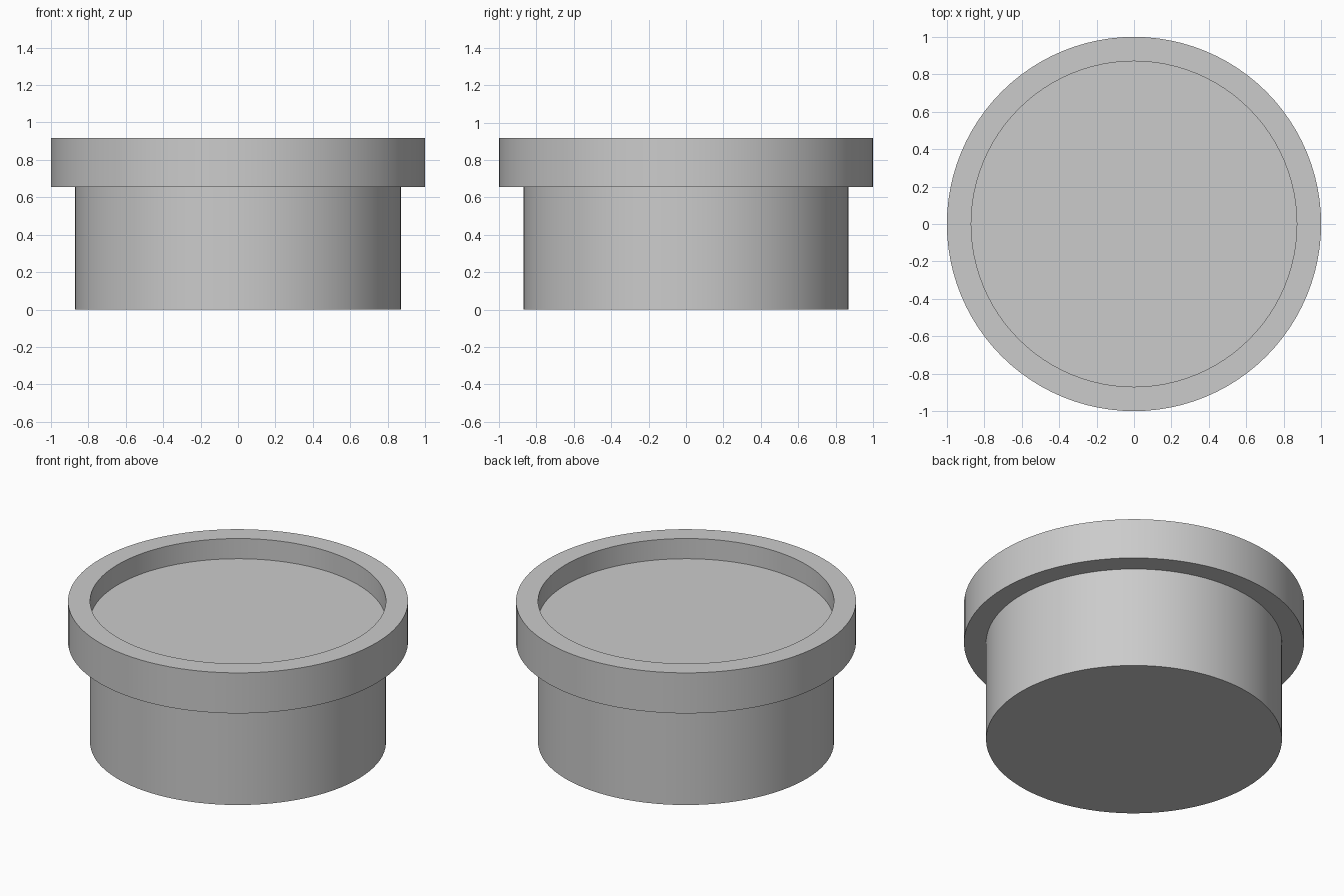
import bpy
import bmesh
import math

cube = bpy.data.objects.get("Cube")
if cube:
    bpy.data.objects.remove(cube, do_unlink=True)

SEGMENTS = 96
BODY_R, RIM_R = 0.87, 1.0
FLANGE_Z, FLOOR_Z, TOP_Z = 0.655, 0.787, 0.918


def make_material(name, color):
    mat = bpy.data.materials.new(name)
    mat.use_nodes = True
    mat.diffuse_color = color
    mat.node_tree.nodes["Principled BSDF"].inputs["Base Color"].default_value = color
    return mat


def lathe(name, profile, mat):
    """Revolve a (radius, height) profile around the z axis."""
    bm = bmesh.new()
    verts = [bm.verts.new((r, 0, z)) for r, z in profile]
    edges = [bm.edges.new(pair) for pair in zip(verts, verts[1:])]
    bmesh.ops.spin(bm, geom=verts + edges, cent=(0, 0, 0), axis=(0, 0, 1),
                   angle=math.tau, steps=SEGMENTS)
    bmesh.ops.remove_doubles(bm, verts=bm.verts, dist=0.0001)
    bmesh.ops.recalc_face_normals(bm, faces=bm.faces)
    mesh = bpy.data.meshes.new(name)
    bm.to_mesh(mesh)
    bm.free()
    obj = bpy.data.objects.new(name, mesh)
    bpy.context.collection.objects.link(obj)
    mesh.materials.append(mat)
    bpy.ops.object.select_all(action="DESELECT")
    obj.select_set(True)
    bpy.context.view_layer.objects.active = obj
    bpy.ops.object.shade_smooth_by_angle(angle=math.radians(30))
    return obj


grey = make_material("light_grey", (0.6, 0.6, 0.6, 1))

# Solid round body with an overhanging rim and a shallow recess in the top
lathe("flanged_cap", [
    (0, 0),
    (BODY_R, 0),
    (BODY_R, FLANGE_Z),
    (RIM_R, FLANGE_Z),
    (RIM_R, TOP_Z),
    (BODY_R, TOP_Z),
    (BODY_R, FLOOR_Z),
    (0, FLOOR_Z),
], grey)
